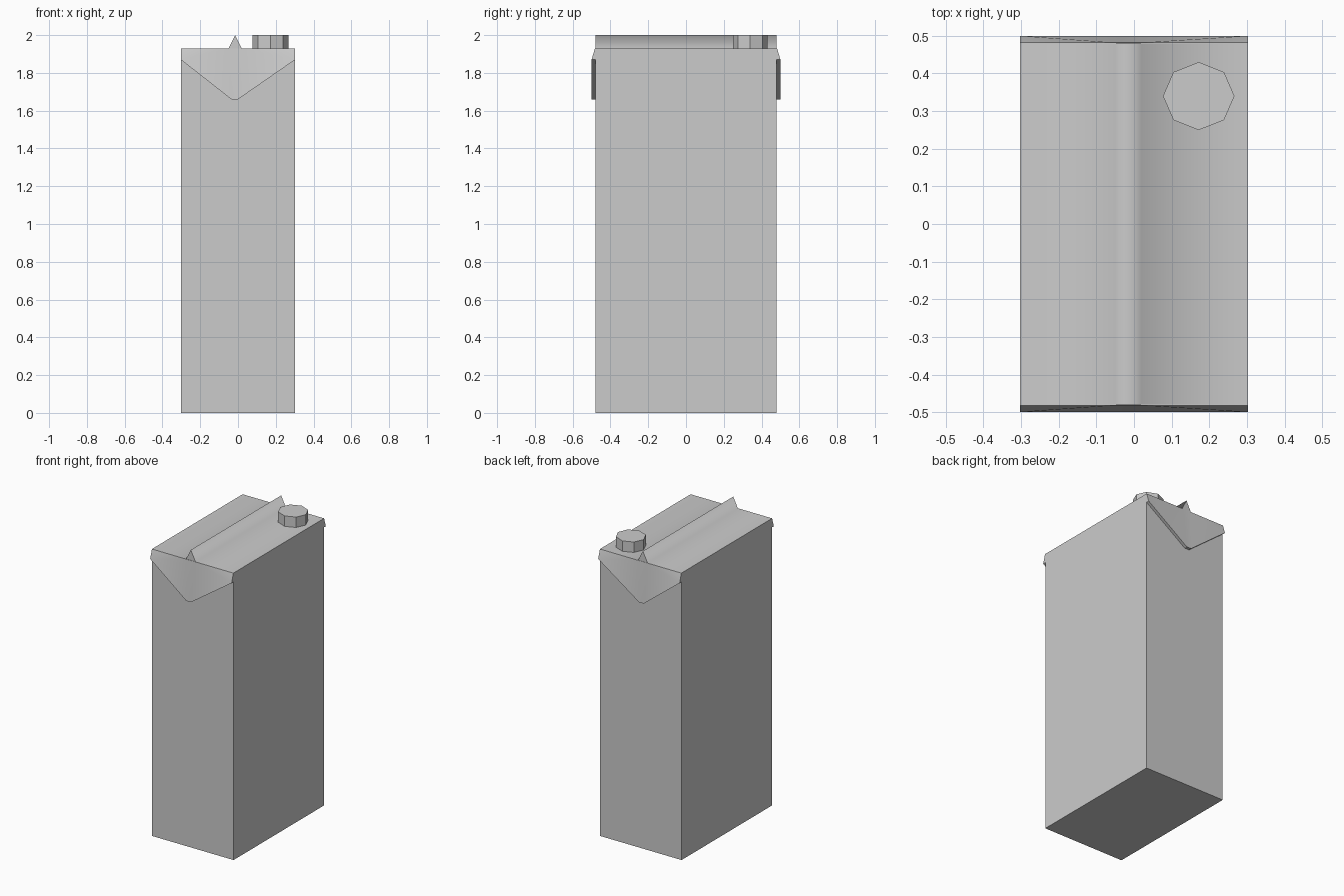
import bpy, bmesh, math

if "Cube" in bpy.data.objects:
    bpy.data.objects.remove(bpy.data.objects["Cube"])

W, D, TOP, PEAK = 0.303, 0.48, 1.93, 2.0   # half width, half depth, roof, ridge height
RL, RM, RR = -0.05, -0.015, 0.02           # ridge left foot, apex, right foot


def finish(bm, name):
    bmesh.ops.recalc_face_normals(bm, faces=bm.faces)
    mesh = bpy.data.meshes.new(name)
    bm.to_mesh(mesh)
    bm.free()
    obj = bpy.data.objects.new(name, mesh)
    bpy.context.collection.objects.link(obj)
    return obj


# Carton body with the folded seam ridge: one profile extruded along y
bm = bmesh.new()
profile = [(-W, 0), (W, 0), (W, TOP), (RR, TOP), (RM, PEAK), (RL, TOP), (-W, TOP)]
face = bm.faces.new([bm.verts.new((x, -D, z)) for x, z in profile])
ext = bmesh.ops.extrude_face_region(bm, geom=[face])
verts = [g for g in ext["geom"] if isinstance(g, bmesh.types.BMVert)]
bmesh.ops.translate(bm, verts=verts, vec=(0, 2 * D, 0))
bmesh.ops.recalc_face_normals(bm, faces=bm.faces)
# soft creases along the roof and ridge, sharp everywhere else
for f in bm.faces:
    f.smooth = True
for e in bm.edges:
    a, b = e.verts
    along_roof = abs(a.co.y - b.co.y) > D and abs(a.co.x) < 0.1
    e.smooth = along_roof
finish(bm, "carton_body")


# Folded triangular flaps on both narrow sides
def flap(name, side):
    bm = bmesh.new()
    inner, outer = side * (D - 0.002), side * 0.5
    v = lambda x, y, z: bm.verts.new((x, y, z))
    rim = side * (D + 0.002)
    low = [(-W, 1.87), (-0.035, 1.66), (0.0, 1.66), (W, 1.87)]
    front = [v(x, outer, z) for x, z in low]
    back = [v(x, inner, z) for x, z in low]
    top = [v(x, rim, TOP) for x in (-W, RL, RR, W)]
    top_in = [v(x, inner, TOP) for x in (-W, RL, RR, W)]
    # creased outer panels
    bm.faces.new((top[0], front[0], top[1]))
    bm.faces.new((top[3], top[2], front[3]))
    for i in range(3):
        bm.faces.new((front[i], front[i + 1], back[i + 1], back[i]))
        bm.faces.new((top[i], top[i + 1], top_in[i + 1], top_in[i]))
    bm.faces.new((top[1], front[0], front[1]))
    bm.faces.new((top[1], front[1], front[2], top[2]))
    bm.faces.new((top[2], front[2], front[3]))
    # side and hidden faces
    bm.faces.new((top[0], top_in[0], back[0], front[0]))
    bm.faces.new((top[3], front[3], back[3], top_in[3]))
    bm.faces.new(back + top_in[::-1])
    obj = finish(bm, name)
    bpy.ops.object.select_all(action='DESELECT')
    obj.select_set(True)
    bpy.context.view_layer.objects.active = obj
    bpy.ops.object.shade_smooth_by_angle(angle=math.radians(30))


flap("front_flap", -1)
flap("back_flap", 1)

# Eight-sided screw cap
bpy.ops.mesh.primitive_cylinder_add(vertices=8, radius=0.095, depth=PEAK - TOP + 0.002,
                                    location=(0.172, 0.34, (TOP + PEAK) / 2 - 0.001))
cap = bpy.context.object
cap.name = "screw_cap"
cap.scale.y = 0.95
